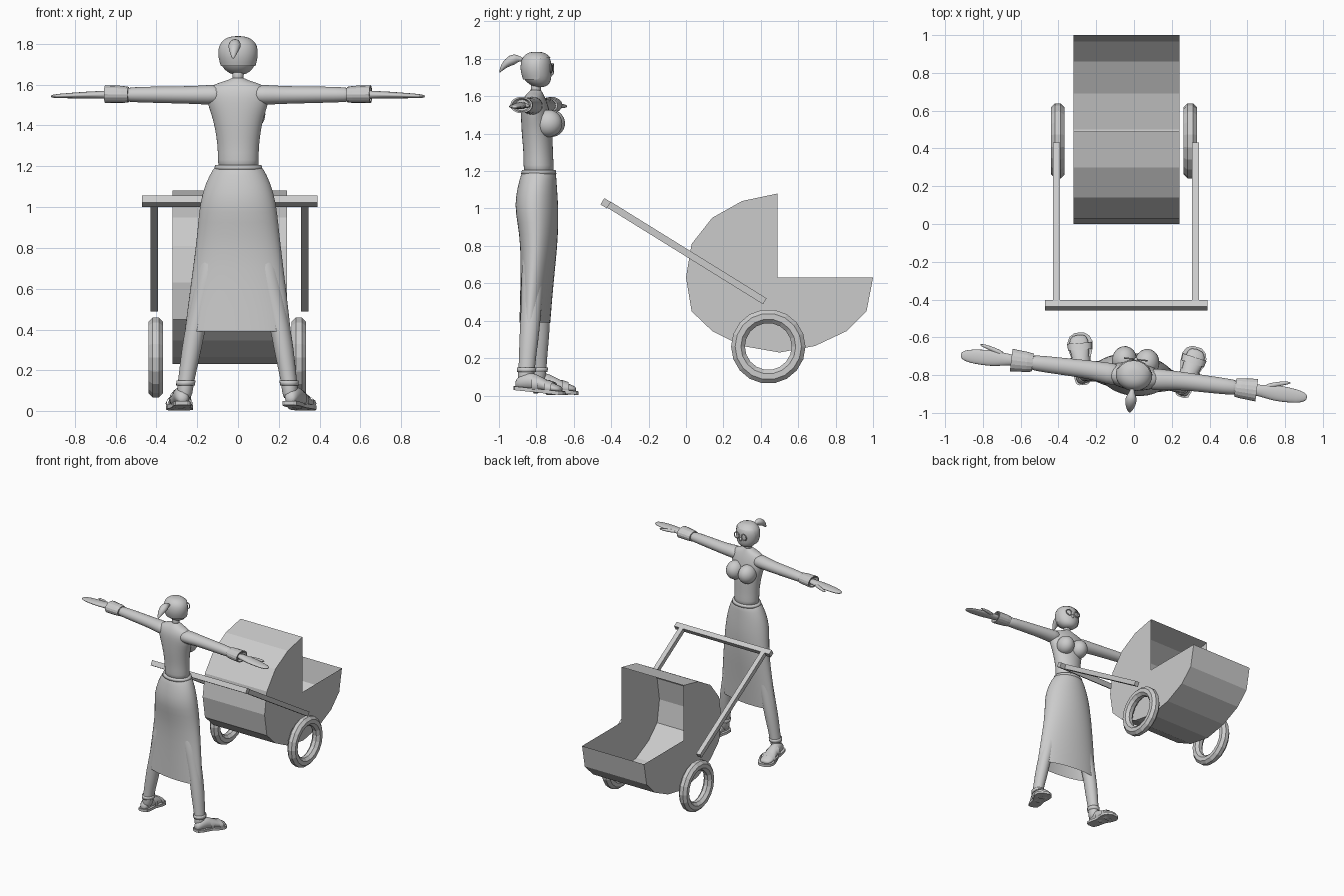
import bpy, bmesh, math
from mathutils import Matrix, Vector

grey = bpy.data.materials.new("plain grey")
grey.diffuse_color = (0.6, 0.6, 0.6, 1)

# The walker faces +y and is turned slightly to her right
WOMAN = Matrix.Translation((0, -0.8, 0)) @ Matrix.Rotation(math.radians(-7), 4, 'Z')


def finish(name, bm, matrix=None, smooth=True, subdiv=0):
    if matrix:
        bm.transform(matrix)
    bmesh.ops.recalc_face_normals(bm, faces=bm.faces)
    mesh = bpy.data.meshes.new(name)
    bm.to_mesh(mesh)
    bm.free()
    mesh.materials.append(grey)
    ob = bpy.data.objects.new(name, mesh)
    bpy.context.collection.objects.link(ob)
    if subdiv:
        mod = ob.modifiers.new("smooth", 'SUBSURF')
        mod.levels = mod.render_levels = subdiv
    for p in mesh.polygons:
        p.use_smooth = smooth
    return ob


def loft(sections, axis, n=16, caps=(True, True)):
    """Elliptic rings: (position on axis, centre u, centre v, radius u, radius v)."""
    bm = bmesh.new()
    rings = []
    for p, cu, cv, ru, rv in sections:
        ring = []
        for i in range(n):
            a = 2 * math.pi * i / n
            u, v = cu + ru * math.cos(a), cv + rv * math.sin(a)
            co = {'x': (p, u, v), 'y': (u, p, v), 'z': (u, v, p)}[axis]
            ring.append(bm.verts.new(co))
        rings.append(ring)
    for r, s in zip(rings, rings[1:]):
        for i in range(n):
            bm.faces.new((r[i], r[(i + 1) % n], s[(i + 1) % n], s[i]))
    for k in (0, -1):
        if caps[k]:
            bm.faces.new(rings[k])
    return bm


def torus(R, rx, seg, sides, radial=None):
    """Ring around the x axis; rx is half width, radial is half thickness."""
    bm = bmesh.new()
    radial = radial or rx
    grid = []
    for i in range(seg):
        a = 2 * math.pi * i / seg
        row = []
        for j in range(sides):
            b = 2 * math.pi * (j + 0.5) / sides
            r = R + radial * math.cos(b)
            row.append(bm.verts.new((rx * math.sin(b), r * math.cos(a), r * math.sin(a))))
        grid.append(row)
    for i in range(seg):
        for j in range(sides):
            i2, j2 = (i + 1) % seg, (j + 1) % sides
            bm.faces.new((grid[i][j], grid[i2][j], grid[i2][j2], grid[i][j2]))
    return bm


def box(name, size, matrix):
    bm = bmesh.new()
    bmesh.ops.create_cube(bm, size=1)
    bmesh.ops.scale(bm, vec=size, verts=bm.verts)
    finish(name, bm, matrix, smooth=False)


def ball(name, loc, scale, matrix):
    bm = bmesh.new()
    bmesh.ops.create_uvsphere(bm, u_segments=20, v_segments=14, radius=1)
    finish(name, bm, matrix @ Matrix.Translation(loc) @ Matrix.Diagonal((*scale, 1)))


# Pram body: thin open shell, hood at the back
arc = [(0.49, 1.08), (0.3, 1.04), (0.14, 0.95), (0.03, 0.81), (0, 0.63), (0.03, 0.45), (0.14, 0.345),
       (0.3, 0.265), (0.5, 0.23), (0.69, 0.265), (0.86, 0.345), (0.965, 0.45), (1.0, 0.63)]
bm = bmesh.new()
left, right = [[bm.verts.new((x, y, z)) for y, z in arc] for x in (-0.32, 0.24)]
for i in range(len(arc) - 1):
    bm.faces.new((left[i], left[i + 1], right[i + 1], right[i]))
for side, x in ((left, -0.32), (right, 0.24)):
    bm.faces.new(side + [bm.verts.new((x, 0.49, 0.63))])
finish("pram_body", bm, smooth=False)

# Wheels
for name, x in (("left_wheel", -0.403), ("right_wheel", 0.298)):
    finish(name, torus(0.162, 0.039, 18, 8, 0.04), Matrix.Translation((x, 0.44, 0.262)), smooth=False)

# Push handle
tilt = Matrix.Rotation(math.radians(-31.8), 4, 'X')
for name, x in (("left_handle_bar", -0.411), ("right_handle_bar", 0.326)):
    box(name, (0.037, 0.98, 0.037), Matrix.Translation((x, 0.005, 0.762)) @ tilt)
box("handle_grip", (0.86, 0.04, 0.04), Matrix.Translation((-0.04, -0.43, 1.028)) @ tilt)

# Torso, neck
finish("torso", loft([
    (1.17, 0, 0.015, 0.105, 0.085), (1.23, 0, 0.012, 0.102, 0.082), (1.30, 0, 0.01, 0.104, 0.08),
    (1.38, 0, 0.005, 0.115, 0.083), (1.45, 0, 0, 0.132, 0.082), (1.51, 0, -0.005, 0.155, 0.078),
    (1.56, 0, -0.01, 0.16, 0.07), (1.595, 0, -0.01, 0.135, 0.055), (1.612, 0, -0.008, 0.085, 0.045),
    (1.625, 0, -0.005, 0.04, 0.035), (1.635, 0, -0.003, 0.032, 0.03)], 'z'), WOMAN, subdiv=1)
finish("neck", loft([(1.60, 0, -0.005, 0.028, 0.028), (1.69, 0, 0, 0.026, 0.026)], 'z'), WOMAN)

# Long skirt, open at the hem, and waistband
finish("skirt", loft([
    (1.205, 0, 0.013, 0.112, 0.086), (1.19, 0, 0.013, 0.123, 0.093), (1.12, 0, 0.005, 0.163, 0.105),
    (1.02, 0, 0, 0.19, 0.117), (0.93, 0, 0.008, 0.2, 0.11), (0.8, 0, 0.015, 0.213, 0.097),
    (0.6, 0, 0.003, 0.24, 0.085), (0.39, 0, -0.008, 0.266, 0.078)], 'z', 20, (True, False)), WOMAN, subdiv=1)
finish("waistband", loft([(1.185, 0, 0.013, 0.12, 0.095), (1.205, 0, 0.013, 0.115, 0.09)], 'z', 24), WOMAN)

# Head and hair
skull = [(1.648, 0, 0.02, 0.025, 0.02), (1.66, 0, 0.016, 0.055, 0.052), (1.69, 0, 0.006, 0.083, 0.075),
         (1.73, 0, 0, 0.095, 0.083), (1.77, 0, 0, 0.097, 0.083), (1.805, 0, 0, 0.086, 0.075),
         (1.83, 0, 0, 0.056, 0.05), (1.838, 0, 0, 0.02, 0.02)]
finish("head", loft(skull, 'z', 20), WOMAN, subdiv=1)
bm = loft([(z, 0, cy, a + 0.003, b + 0.003) for z, u, cy, a, b in skull[2:]], 'z', 20, (False, True))
face = [f for f in bm.faces if f.calc_center_median().y > 0.02 and f.calc_center_median().z < 1.79]
bmesh.ops.delete(bm, geom=face, context='FACES')
finish("hair", bm, WOMAN, subdiv=1)
finish("ponytail", loft([
    (-0.07, 0, 1.795, 0.012, 0.012), (-0.095, 0, 1.802, 0.014, 0.014), (-0.115, 0, 1.797, 0.03, 0.03),
    (-0.145, 0, 1.79, 0.032, 0.03), (-0.17, 0, 1.772, 0.024, 0.027), (-0.19, 0, 1.75, 0.014, 0.02),
    (-0.2, 0, 1.73, 0.003, 0.006)], 'y', 12), WOMAN, subdiv=1)
ball("nose", (0, 0.08, 1.725), (0.01, 0.014, 0.014), WOMAN)

for side, s in (("left", -1), ("right", 1)):
    M = WOMAN @ Matrix.Diagonal((s, 1, 1, 1))
    turn = Matrix.Rotation(math.pi / 2, 4, 'Z')
    ball(side + "_bust", (0.06, 0.072, 1.455), (0.066, 0.075, 0.073), M)
    # Glasses rims
    finish(side + "_glasses_rim", torus(0.024, 0.004, 16, 6),
           M @ Matrix.Translation((0.036, 0.084, 1.75)) @ turn)

    # Arm, flared cuff, hand and thumb
    finish(side + "_arm", loft([
        (0.07, -0.01, 1.55, 0.06, 0.05), (0.14, -0.008, 1.55, 0.058, 0.05), (0.22, 0, 1.549, 0.05, 0.044),
        (0.35, 0, 1.55, 0.047, 0.042), (0.48, 0, 1.551, 0.044, 0.039), (0.58, 0, 1.55, 0.04, 0.036)], 'x'),
        M, subdiv=1)
    finish(side + "_cuff", loft([
        (0.54, 0, 1.551, 0.048, 0.038), (0.57, 0, 1.552, 0.053, 0.042), (0.655, 0, 1.553, 0.06, 0.044),
        (0.655, 0, 1.553, 0.05, 0.036), (0.63, 0, 1.552, 0.035, 0.03)], 'x'), M, smooth=False)
    finish(side + "_hand", loft([
        (0.62, 0, 1.551, 0.03, 0.024), (0.68, 0, 1.55, 0.032, 0.019), (0.74, -0.002, 1.549, 0.044, 0.018),
        (0.8, -0.004, 1.547, 0.043, 0.015), (0.87, -0.006, 1.545, 0.038, 0.012),
        (0.91, -0.006, 1.543, 0.026, 0.009), (0.924, -0.006, 1.543, 0.01, 0.005)], 'x', 12), M, subdiv=1)
    finish(side + "_thumb", loft([
        (0.69, 0.02, 1.55, 0.018, 0.014), (0.75, 0.042, 1.549, 0.014, 0.012), (0.8, 0.056, 1.547, 0.011, 0.01),
        (0.83, 0.06, 1.546, 0.004, 0.004)], 'x', 10), M, subdiv=1)

    # Leg, spread outwards below the skirt
    finish(side + "_leg", loft([
        (0.85, 0.1, 0.005, 0.08, 0.075), (0.6, 0.16, 0, 0.062, 0.06), (0.42, 0.208, -0.005, 0.05, 0.055),
        (0.3, 0.228, -0.012, 0.05, 0.053), (0.2, 0.245, -0.018, 0.043, 0.046), (0.12, 0.258, -0.022, 0.04, 0.045),
        (0.05, 0.262, -0.03, 0.038, 0.045)], 'z'), M, subdiv=1)

    # Foot with sandal sole and straps, toes turned out, built heel at y = 0
    F = M @ Matrix.Translation((0.262, -0.085, 0)) @ Matrix.Rotation(math.radians(-11), 4, 'Z')
    finish(side + "_foot", loft([
        (0.005, 0, 0.06, 0.02, 0.022), (0.03, 0, 0.07, 0.037, 0.04), (0.09, 0, 0.08, 0.042, 0.05),
        (0.14, 0.002, 0.065, 0.046, 0.042), (0.2, 0.006, 0.045, 0.055, 0.03), (0.24, 0.006, 0.036, 0.052, 0.022),
        (0.268, 0.002, 0.032, 0.032, 0.014)], 'y', 12), F, subdiv=1)
    outline = [(0.0, 0.02), (0.01, 0.036), (0.05, 0.045), (0.12, 0.044), (0.19, 0.064), (0.23, 0.066),
               (0.26, 0.052), (0.278, 0.024)]
    rim = [(w, y) for y, w in outline] + [(-w, y) for y, w in reversed(outline)]
    bm = bmesh.new()
    low, top = [[bm.verts.new((x, y, z0 + 0.028 * (1 - y / 0.28))) for x, y in rim] for z0 in (0.002, 0.022)]
    bm.faces.new(low)
    bm.faces.new(top)
    for i in range(len(rim)):
        j = (i + 1) % len(rim)
        bm.faces.new((low[i], low[j], top[j], top[i]))
    finish(side + "_sole", bm, F, smooth=False)
    for k, (y, z, w, h) in enumerate(((0.13, 0.062, 0.054, 0.052), (0.205, 0.043, 0.066, 0.042))):
        finish(f"{side}_strap_{k + 1}", loft([
            (y - 0.018, 0.003, z, w * 0.95, h), (y + 0.018, 0.003, z - 0.006, w, h * 0.85)],
            'y', 14, (False, False)), F)
    finish(side + "_ankle_strap", loft([
        (0.125, 0.257, -0.022, 0.046, 0.051), (0.15, 0.254, -0.021, 0.047, 0.052)], 'z', 16), M)
